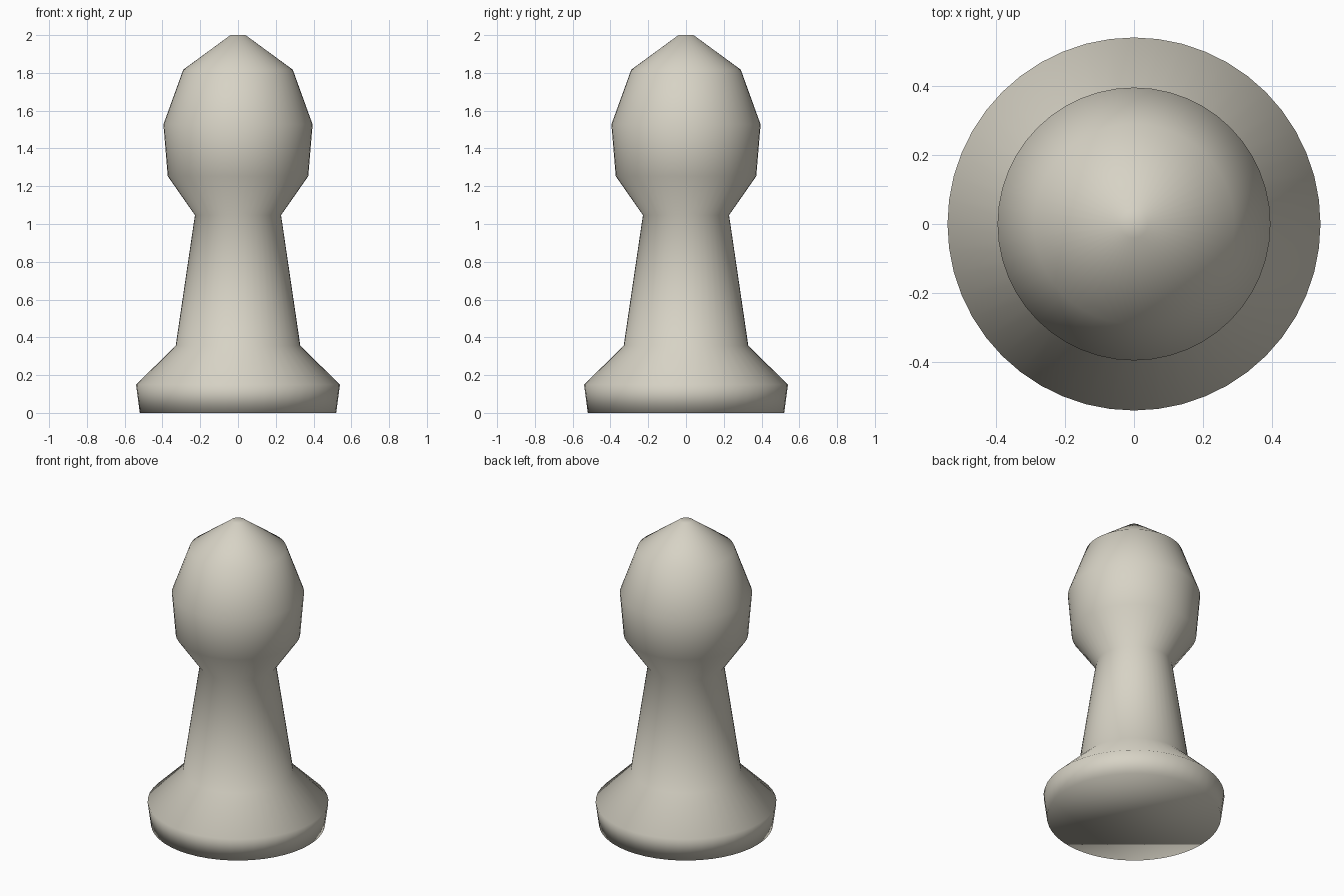
import bpy, bmesh, math

if "Cube" in bpy.data.objects:
    bpy.data.objects.remove(bpy.data.objects["Cube"])

# Stone-coloured pawn turned from one profile
stone = bpy.data.materials.new("pale stone")
stone.diffuse_color = (0.68, 0.65, 0.56, 1)
stone.use_nodes = True
stone.node_tree.nodes["Principled BSDF"].inputs["Base Color"].default_value = stone.diffuse_color

# (radius, height) from foot to tip
PROFILE = [(0.52, 0), (0.54, 0.15), (0.33, 0.355), (0.228, 1.047),
           (0.372, 1.253), (0.395, 1.527), (0.29, 1.817), (0.04, 2.0)]
SIDES = 48

bm = bmesh.new()
rings = []
for r, z in PROFILE:
    rings.append([bm.verts.new((r * math.cos(2 * math.pi * i / SIDES),
                                r * math.sin(2 * math.pi * i / SIDES), z))
                  for i in range(SIDES)])

# Side bands
for low, high in zip(rings, rings[1:]):
    for i in range(SIDES):
        j = (i + 1) % SIDES
        bm.faces.new((low[i], low[j], high[j], high[i]))

# Closed foot and tip
bm.faces.new(rings[0][::-1])
bm.faces.new(rings[-1])

# Smooth all over, as one soft turned piece
for f in bm.faces:
    f.smooth = True

mesh = bpy.data.meshes.new("pawn")
bm.to_mesh(mesh)
bm.free()
mesh.materials.append(stone)
bpy.context.collection.objects.link(bpy.data.objects.new("pawn", mesh))
